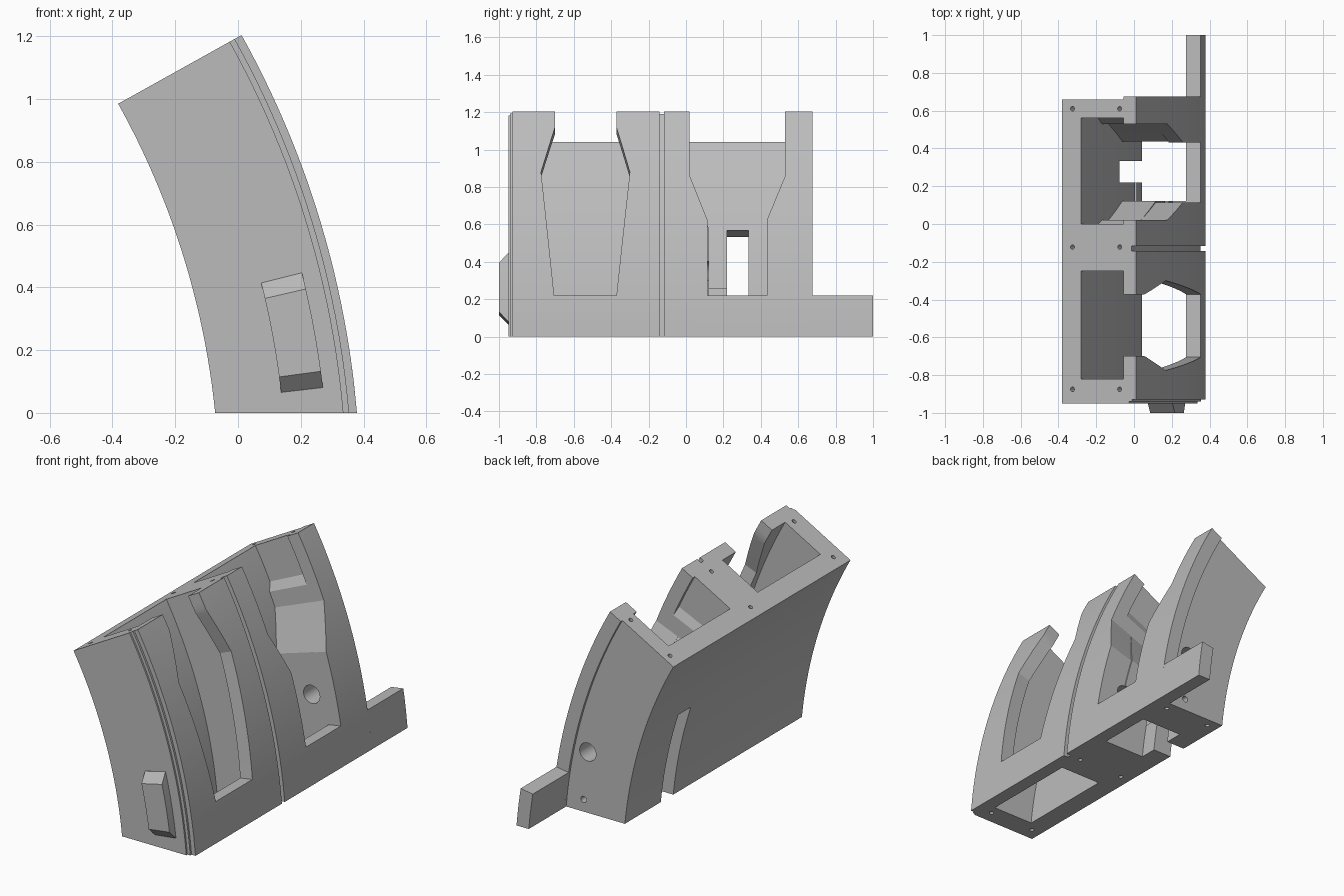
import bpy, bmesh
from math import sin, cos, asin, radians, ceil
from mathutils import Vector

if "Cube" in bpy.data.objects:
    bpy.data.objects.remove(bpy.data.objects["Cube"])

# Everything is laid out around one arc centre in the XZ plane
CX, CZ = -2.61, -0.255
R_IN, R_BACK, R_SHELL, R_OUT = 2.55, 2.665, 2.922, 3.0
TOP = 29.1

grey = bpy.data.materials.new("grey_plastic")
grey.diffuse_color = (0.5, 0.5, 0.5, 1)
grey.use_nodes = True
grey.node_tree.nodes["Principled BSDF"].inputs["Base Color"].default_value = grey.diffuse_color


def polar(r, deg, y):
    return Vector((CX + r * cos(radians(deg)), y, CZ + r * sin(radians(deg))))


def ground(r, y):
    return Vector((CX + (r * r - CZ * CZ) ** 0.5, y, 0))


def finish(name, bm):
    bmesh.ops.recalc_face_normals(bm, faces=bm.faces)
    me = bpy.data.meshes.new(name)
    bm.to_mesh(me)
    bm.free()
    me.materials.append(grey)
    ob = bpy.data.objects.new(name, me)
    bpy.context.collection.objects.link(ob)
    return ob


def sweep(name, r0, r1, stations):
    """Curved bar between two radii; stations are (angle, y0, y1), angle 0 = on the ground."""
    rows = []
    for a, b in zip(stations, stations[1:]):
        t0 = a[0] or 5.9
        n = max(1, ceil(b[0] - t0))
        for i in range(n):
            f = i / n
            t = 0 if (a[0] == 0 and i == 0) else t0 + (b[0] - t0) * f
            rows.append((t, a[1] + (b[1] - a[1]) * f, a[2] + (b[2] - a[2]) * f))
    rows.append(stations[-1])
    bm = bmesh.new()
    rings = []
    for t, y0, y1 in rows:
        pts = [(r0, y0), (r1, y0), (r1, y1), (r0, y1)]
        rings.append([bm.verts.new(polar(r, t, y) if t else ground(r, y)) for r, y in pts])
    for p, q in zip(rings, rings[1:]):
        for k in range(4):
            bm.faces.new((p[k], p[(k + 1) % 4], q[(k + 1) % 4], q[k]))
    bm.faces.new(rings[0])
    bm.faces.new(rings[-1])
    return finish(name, bm)


def rod(name, centre, direction, radius, length, sides):
    bm = bmesh.new()
    bmesh.ops.create_cone(bm, cap_ends=True, segments=sides, radius1=radius,
                          radius2=radius, depth=length)
    rot = Vector(direction).to_track_quat('Z', 'Y').to_matrix()
    bmesh.ops.transform(bm, matrix=rot.to_4x4(), verts=bm.verts)
    bmesh.ops.translate(bm, vec=centre, verts=bm.verts)
    return finish(name, bm)


def cut(target, cutter):
    cutter.hide_render = True
    mod = target.modifiers.new("cut", 'BOOLEAN')
    mod.operation, mod.solver, mod.object = 'DIFFERENCE', 'EXACT', cutter
    bpy.context.view_layer.objects.active = target
    bpy.ops.object.modifier_apply(modifier=mod.name)
    bpy.data.objects.remove(cutter)


# Main curved body
body = sweep("curved_body", R_IN, R_OUT, [(0, -0.95, 0.66), (TOP, -0.95, 0.66)])

# Two hollow wells, open at top and bottom
cut(body, sweep("well_a", R_BACK, R_SHELL, [(2, -0.82, -0.25), (32, -0.82, -0.25)]))
cut(body, sweep("well_b", R_BACK, R_SHELL, [
    (2, 0.122, 0.437), (17, 0.122, 0.437), (21.8, 0.02, 0.53),
    (23.7, 0.02, 0.53), (24.7, 0.0, 0.56), (32, 0.0, 0.56)]))

# Shaped windows through the outer shell
cut(body, sweep("window_a", 2.85, 3.1, [
    (9.11, -0.705, -0.372), (22.23, -0.775, -0.30),
    (27.28, -0.70, -0.372), (32, -0.70, -0.372)]))
cut(body, sweep("window_b", 2.85, 3.1, [
    (9.11, 0.115, 0.432), (17, 0.115, 0.432),
    (21.8, 0.02, 0.53), (32, 0.02, 0.53)]))

# Slot in the back wall, open at the bottom
cut(body, sweep("back_slot", 2.45, 2.75, [(2, 0.22, 0.333), (18, 0.22, 0.333)]))

# Groove between the halves and stepped edge at the front end
cut(body, sweep("groove", 2.972, 3.1, [(2, -0.142, -0.117), (32, -0.142, -0.117)]))
cut(body, sweep("edge_step", 2.975, 3.1, [(2, -1.1, -0.928), (32, -1.1, -0.928)]))
cut(body, sweep("edge_step_low", 2.957, 3.1, [(2, -1.1, -0.94), (32, -1.1, -0.94)]))

# Sideways holes in the back end
cut(body, rod("side_bore", (0.163, 0.36, 0.35), (0, 1, 0), 0.052, 0.72, 32))
cut(body, rod("side_pin", (0.19, 0.66, 0.07), (0, 1, 0), 0.018, 0.2, 20))

# Pin holes in the top and bottom faces
tangent = (-sin(radians(TOP)), 0, cos(radians(TOP)))
for y in (-0.875, -0.122, 0.61):
    for r in (2.614, 2.9):
        cut(body, rod("top_pin", polar(r, TOP, y), tangent, 0.012, 0.16, 16))
        cut(body, rod("base_pin", ground(r, y), (-0.087, 0, 1), 0.012, 0.16, 16))

# Rim on the back end, long tab and chamfered key on the front
rim = sweep("back_rim", R_SHELL, R_OUT, [(0, 0.66, 0.675), (TOP, 0.66, 0.675)])
tab = sweep("side_tab", R_SHELL, R_OUT, [(0, 0.675, 1.0), (9.11, 0.675, 1.0)])
key = sweep("front_key", 2.766, 2.9, [
    (6.65, -0.951, -0.945), (7.68, -1.0, -0.945),
    (12.95, -1.0, -0.945), (14.0, -0.951, -0.945)])

# Smooth curves, sharp edges
for ob in (body, rim, tab, key):
    bpy.ops.object.select_all(action='DESELECT')
    ob.select_set(True)
    bpy.context.view_layer.objects.active = ob
    bpy.ops.object.shade_smooth_by_angle(angle=radians(20))
